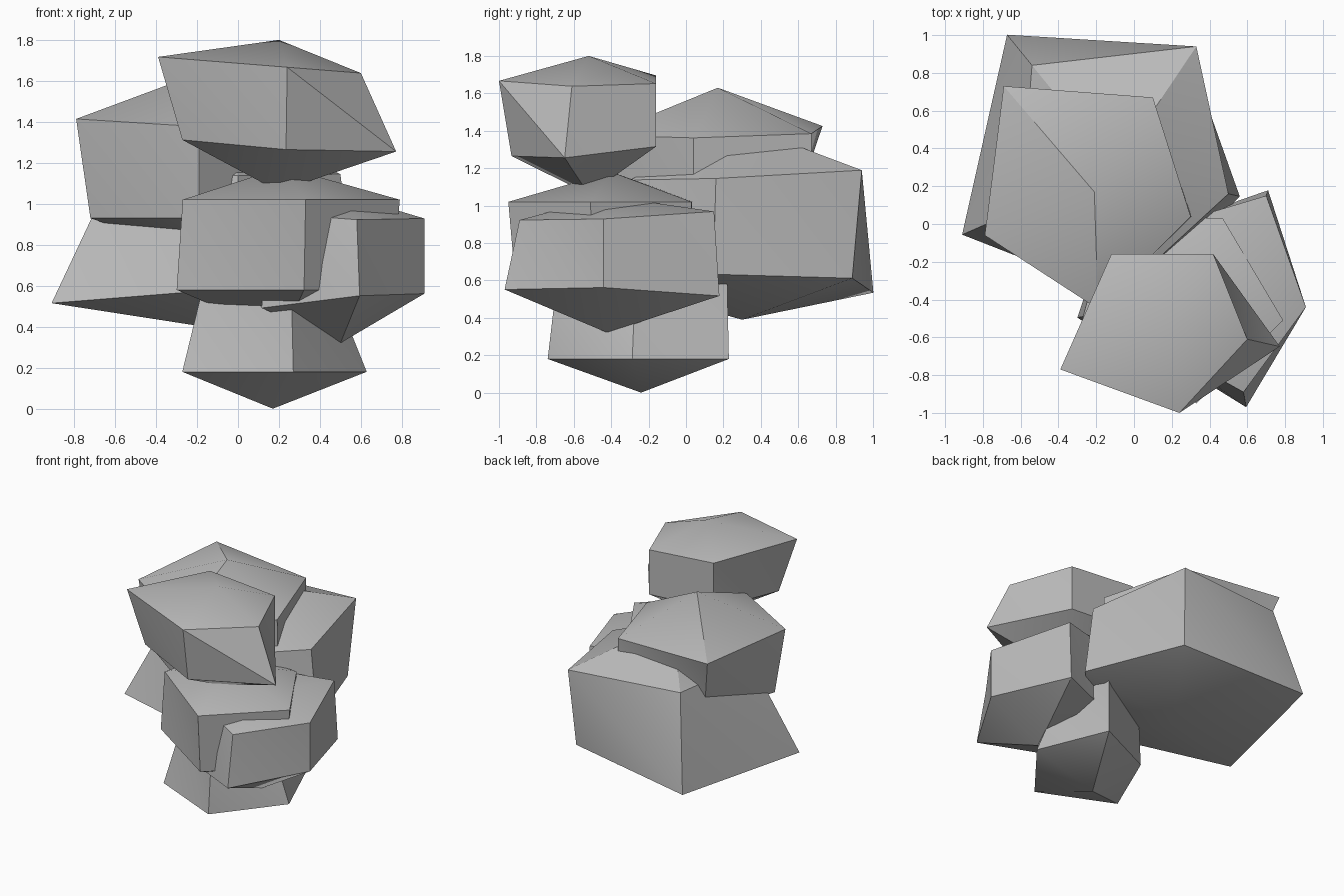
import bpy
import bmesh
import math

# Remove only the default cube
default_cube = bpy.data.objects.get("Cube")
if default_cube:
    bpy.data.objects.remove(default_cube, do_unlink=True)

# One plain stone colour
stone = bpy.data.materials.new("stone_grey")
stone.use_nodes = True
stone_colour = (0.5, 0.5, 0.5, 1)
stone.diffuse_color = stone_colour
stone.node_tree.nodes["Principled BSDF"].inputs["Base Color"].default_value = stone_colour


def boulder(name, axis, levels, corners, top_tilt=(0, 0), base_tilt=(0, 0)):
    """Five-sided boulder: a shoulder ring and a flared foot ring, each closed by a point.

    levels are the heights of peak, shoulder, foot and underside;
    each corner is the shoulder x, y and its flare away from the axis at the foot.
    """
    ax, ay = axis
    peak_z, shoulder_z, foot_z, under_z = levels
    bm = bmesh.new()
    peak = bm.verts.new((ax, ay, peak_z))
    under = bm.verts.new((ax, ay, under_z))
    shoulder, foot = [], []
    for x, y, flare in corners:
        dx, dy = x - ax, y - ay
        shoulder.append(bm.verts.new(
            (x, y, shoulder_z + dx * top_tilt[0] + dy * top_tilt[1])))
        dx, dy = dx * flare, dy * flare
        foot.append(bm.verts.new(
            (ax + dx, ay + dy, foot_z + dx * base_tilt[0] + dy * base_tilt[1])))

    # Cap, split wall and underside for each side
    count = len(corners)
    for i in range(count):
        j = (i + 1) % count
        bm.faces.new((peak, shoulder[i], shoulder[j]))
        bm.faces.new((shoulder[i], foot[j], shoulder[j]))
        bm.faces.new((shoulder[i], foot[i], foot[j]))
        bm.faces.new((under, foot[j], foot[i]))
    bmesh.ops.recalc_face_normals(bm, faces=bm.faces)

    mesh = bpy.data.meshes.new(name)
    bm.to_mesh(mesh)
    bm.free()
    mesh.materials.append(stone)
    obj = bpy.data.objects.new(name, mesh)
    bpy.context.collection.objects.link(obj)

    # Soften shallow edges only
    bpy.ops.object.select_all(action="DESELECT")
    obj.select_set(True)
    bpy.context.view_layer.objects.active = obj
    bpy.ops.object.shade_smooth_by_angle(angle=math.radians(30))
    return obj


# Corners run from the front left round to the back, seen from above
boulder("top_boulder", axis=(0.2, -0.52), levels=(1.8, 1.67, 1.3, 1.06),
        corners=[(-0.39, -0.77, 0.8), (0.24, -1, 0.86), (0.6, -0.61, 1.43),
                 (0.42, -0.16, 1), (-0.12, -0.16, 1)],
        top_tilt=(-0.08, 0), base_tilt=(-0.06, 0.08))

boulder("back_upper_boulder", axis=(-0.21, 0.17), levels=(1.63, 1.39, 0.93, 0.75),
        corners=[(-0.79, -0.06, 0.88), (-0.19, -0.45, 0.95), (0.3, 0.04, 1.02),
                 (0.1, 0.67, 1), (-0.69, 0.73, 0.7)],
        top_tilt=(-0.05, 0.02))

boulder("large_back_boulder", axis=(-0.1, 0.3), levels=(1.43, 1.17, 0.58, 0.39),
        corners=[(-0.6, 0.08, 1.62), (0, -0.3, 1.2), (0.5, 0.16, 1.1),
                 (0.33, 0.94, 0.92), (-0.54, 0.84, 1.3)],
        top_tilt=(-0.03, 0.05), base_tilt=(0.08, 0))

boulder("middle_boulder", axis=(0.22, -0.4), levels=(1.18, 1.02, 0.58, 0.36),
        corners=[(-0.27, -0.49, 1.06), (0.33, -0.95, 0.93), (0.79, -0.51, 0.93),
                 (0.47, 0.03, 0.97), (-0.12, 0.05, 1)])

boulder("right_boulder", axis=(0.5, -0.42), levels=(1.05, 0.95, 0.52, 0.32),
        corners=[(0.15, -0.65, 1.1), (0.58, -0.89, 1.17), (0.91, -0.44, 1),
                 (0.7, 0.15, 1.05), (0.2, 0, 1)],
        top_tilt=(-0.05, 0.05), base_tilt=(0.1, -0.04))

boulder("base_boulder", axis=(0.17, -0.24), levels=(0.72, 0.6, 0.18, 0),
        corners=[(-0.17, -0.44, 1.3), (0.26, -0.69, 1.11), (0.46, -0.27, 1.58),
                 (0.41, 0.22, 1.02), (-0.04, 0, 1.05)])
